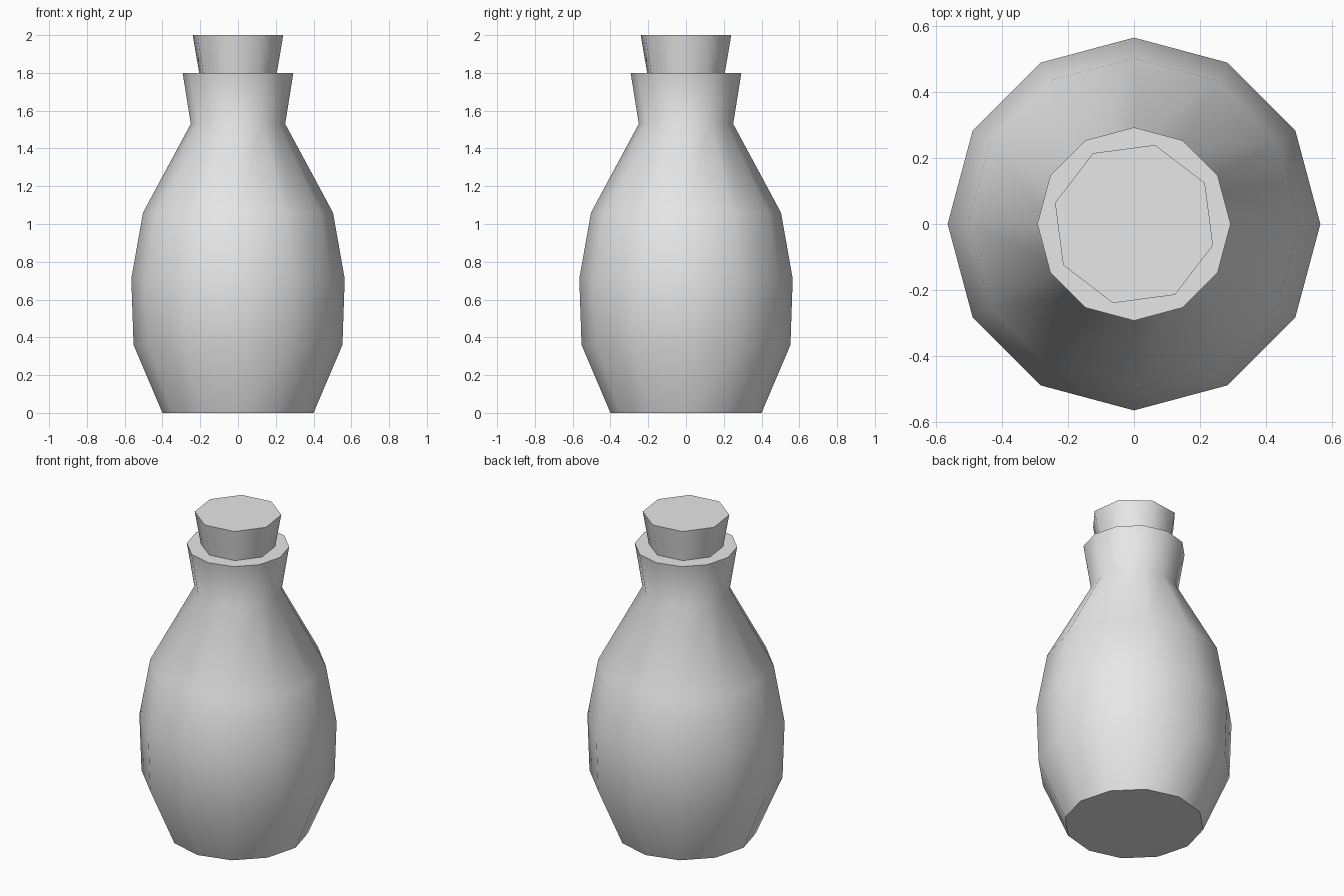
import bpy
import bmesh
from math import cos, sin, radians, tau

cube = bpy.data.objects.get("Cube")
if cube:
    bpy.data.objects.remove(cube, do_unlink=True)

# Single plain grey
grey = bpy.data.materials.new("light_grey")
grey.use_nodes = True
grey.diffuse_color = (0.8, 0.8, 0.8, 1)
grey.node_tree.nodes["Principled BSDF"].inputs["Base Color"].default_value = (0.8, 0.8, 0.8, 1)


def lathe(name, profile, sides, turn=0):
    """Closed solid of revolution from (radius, height) pairs, bottom to top."""
    bm = bmesh.new()
    rings = []
    for r, z in profile:
        angles = [radians(turn) + tau * i / sides for i in range(sides)]
        rings.append([bm.verts.new((r * cos(a), r * sin(a), z)) for a in angles])
    for low, high in zip(rings, rings[1:]):
        for i in range(sides):
            j = (i + 1) % sides
            bm.faces.new((low[i], low[j], high[j], high[i]))
    bm.faces.new(rings[0][::-1])
    bm.faces.new(rings[-1])
    mesh = bpy.data.meshes.new(name)
    bm.to_mesh(mesh)
    bm.free()
    mesh.materials.append(grey)
    obj = bpy.data.objects.new(name, mesh)
    bpy.context.collection.objects.link(obj)
    bpy.ops.object.select_all(action="DESELECT")
    obj.select_set(True)
    bpy.context.view_layer.objects.active = obj
    bpy.ops.object.shade_smooth_by_angle(angle=radians(60))
    return obj


# Bottle with a flared neck
lathe("bottle", [(0.4, 0), (0.553, 0.36), (0.565, 0.71),
                 (0.503, 1.06), (0.25, 1.53), (0.293, 1.8)], 12)

# Tapered stopper, turned slightly against the bottle
lathe("stopper", [(0.213, 1.8), (0.248, 2.0)], 8, turn=-15)
